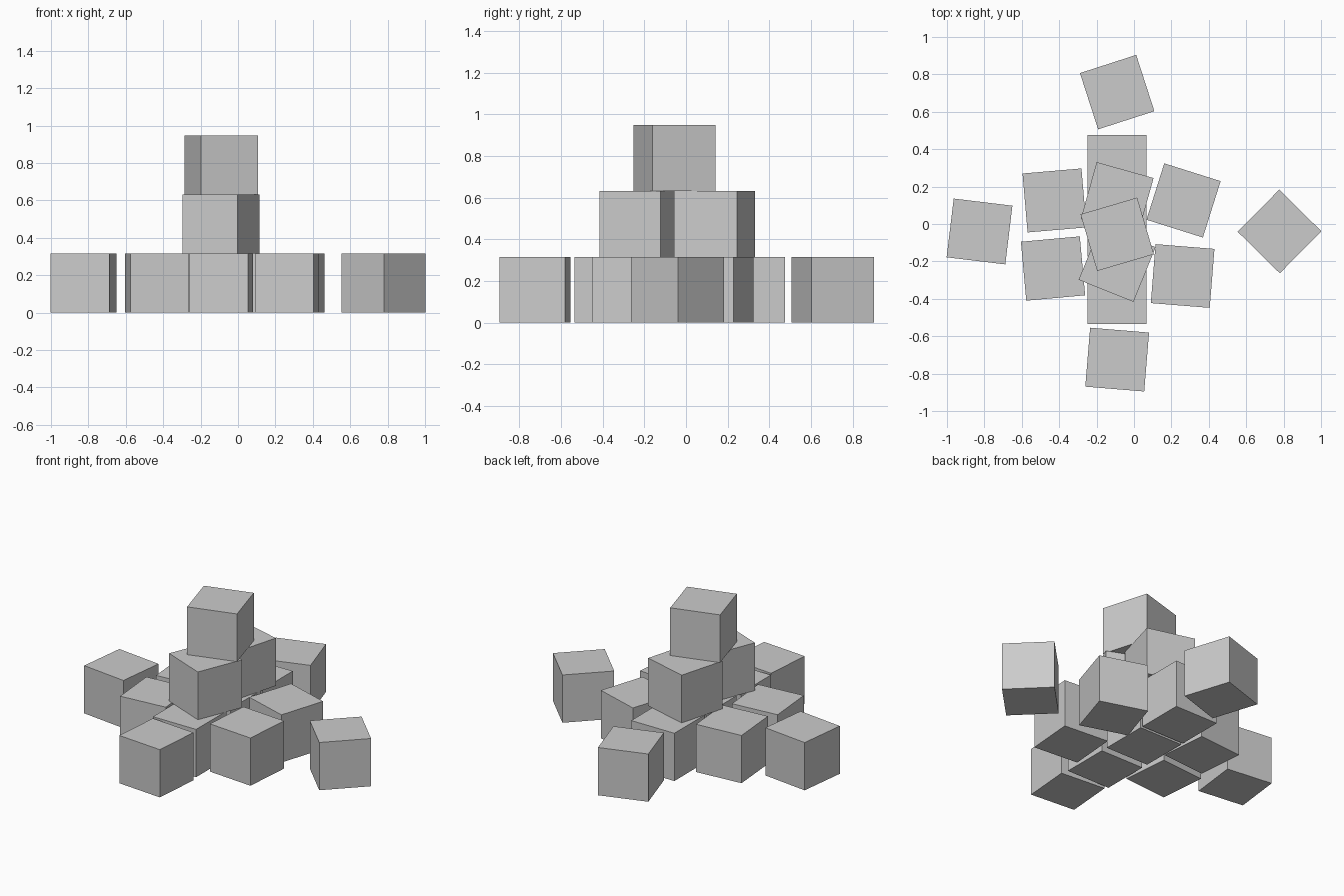
import bpy
from math import radians

cube = bpy.data.objects.get("Cube")
if cube:
    bpy.data.objects.remove(cube, do_unlink=True)

SIDE = 0.316

# One plain grey for every block
grey = bpy.data.materials.new("light_grey")
grey.use_nodes = True
colour = (0.6, 0.6, 0.6, 1)
grey.diffuse_color = colour
grey.node_tree.nodes["Principled BSDF"].inputs["Base Color"].default_value = colour


def add_block(name, x, y, level, turn):
    """Place a cube on the given layer, turned about the vertical axis."""
    bpy.ops.mesh.primitive_cube_add(
        size=SIDE, location=(x, y, SIDE * (level + 0.5)), rotation=(0, 0, radians(turn)))
    block = bpy.context.object
    block.name = name
    block.data.materials.append(grey)


# Central row on the ground
for name, y in (("front", -0.377), ("middle", -0.015), ("back", 0.318)):
    add_block("centre_block_" + name, -0.09, y, 0, 0)

# Blocks beside the central row
add_block("right_block_back", -0.425, 0.126, 0, 4.9)
add_block("right_block_front", -0.433, -0.238, 0, 5.2)
add_block("left_block_back", 0.265, 0.126, 0, -17.5)
add_block("left_block_front", 0.26, -0.278, 0, -4.6)

# Scattered outer blocks
add_block("outer_block_back", -0.09, 0.705, 0, 17.9)
add_block("outer_block_front", -0.09, -0.725, 0, -4.7)
add_block("outer_block_right", -0.826, -0.04, 0, -6.9)
add_block("outer_block_left", 0.778, -0.04, 0, -44.6)

# Second layer and top
add_block("upper_block_back", -0.09, 0.136, 1, -15.6)
add_block("upper_block_front", -0.09, -0.211, 1, -22)
add_block("top_block", -0.09, -0.055, 2, 16.4)
